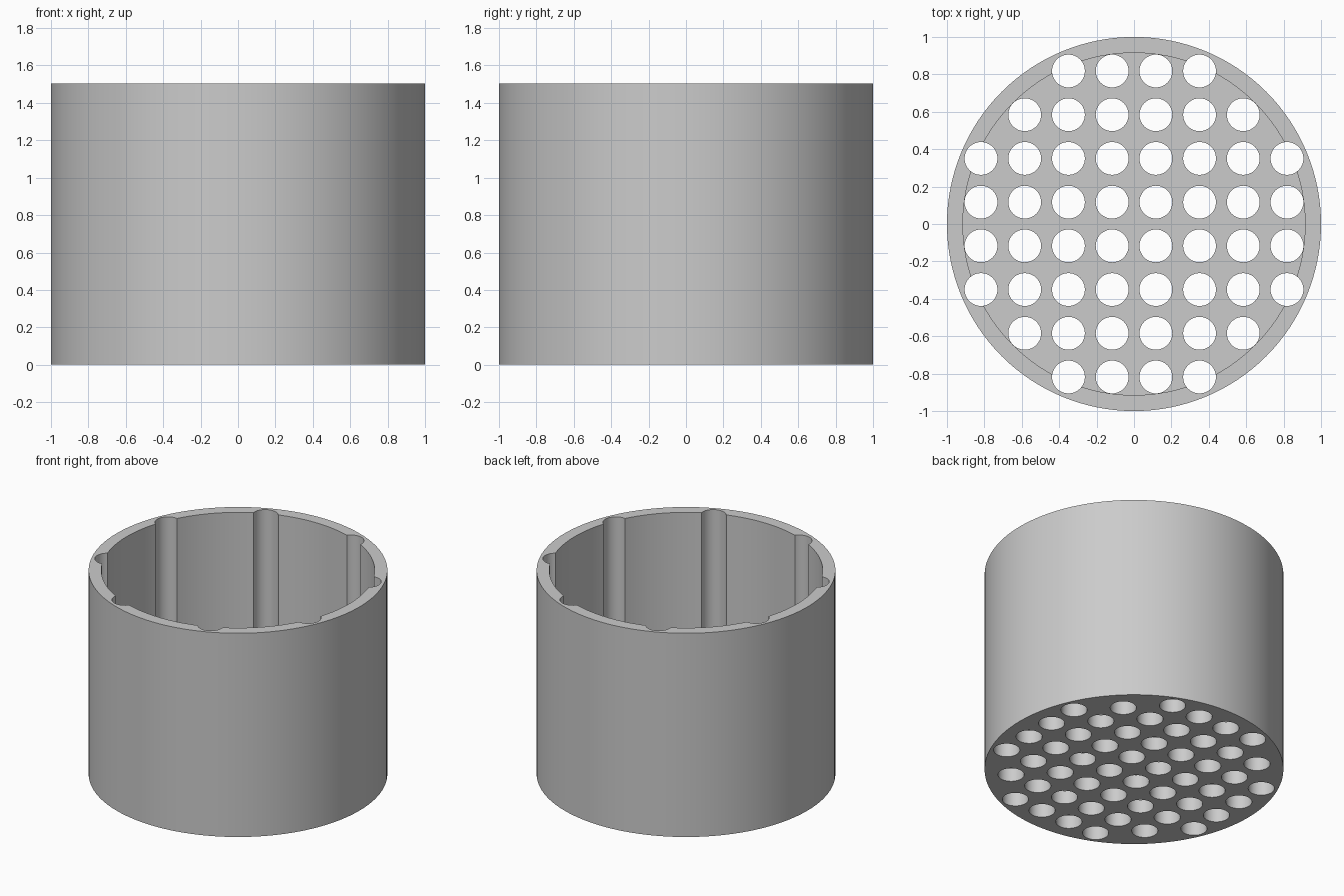
import bpy, bmesh, math
from mathutils import Matrix

default = bpy.data.objects.get("Cube")
if default:
    bpy.data.objects.remove(default, do_unlink=True)

HEIGHT, OUTER, INNER, FLOOR = 1.505, 1.0, 0.915, 0.1
PITCH, HOLE = 0.2337, 0.0877

grey = bpy.data.materials.new("plain grey")
grey.use_nodes = True
color = (0.6, 0.6, 0.6, 1)
grey.diffuse_color = color
grey.node_tree.nodes["Principled BSDF"].inputs["Base Color"].default_value = color


def add_cylinder(bm, x, y, radius, z0, z1, segments):
    bmesh.ops.create_cone(bm, cap_ends=True, segments=segments,
                          radius1=radius, radius2=radius, depth=z1 - z0,
                          matrix=Matrix.Translation((x, y, (z0 + z1) / 2)))


def make_object(name, bm):
    mesh = bpy.data.meshes.new(name)
    bm.to_mesh(mesh)
    bm.free()
    mesh.materials.append(grey)
    obj = bpy.data.objects.new(name, mesh)
    bpy.context.collection.objects.link(obj)
    return obj


# Solid outer drum
bm = bmesh.new()
add_cylinder(bm, 0, 0, OUTER, 0, HEIGHT, 128)
basket = make_object("perforated_cup", bm)

# Hollow of the cup
bm = bmesh.new()
add_cylinder(bm, 0, 0, INNER, FLOOR, HEIGHT + 0.2, 128)
hollow = make_object("hollow_cutter", bm)

# Grid of drain holes; the outermost ones also groove the wall to the rim
bm = bmesh.new()
steps = [(i - 3.5) * PITCH for i in range(8)]
for x in steps:
    for y in steps:
        if math.hypot(x, y) < 0.92:
            add_cylinder(bm, x, y, HOLE, -0.1, HEIGHT + 0.1, 48)
holes = make_object("hole_cutter", bm)

# Cut, then remove the cutters
bpy.ops.object.select_all(action='DESELECT')
basket.select_set(True)
bpy.context.view_layer.objects.active = basket
for cutter in (hollow, holes):
    cutter.hide_render = True
    mod = basket.modifiers.new(cutter.name, 'BOOLEAN')
    mod.operation = 'DIFFERENCE'
    mod.solver = 'EXACT'
    mod.object = cutter
    bpy.ops.object.modifier_apply(modifier=mod.name)
    bpy.data.objects.remove(cutter, do_unlink=True)

bpy.ops.object.shade_smooth_by_angle(angle=math.radians(30))
